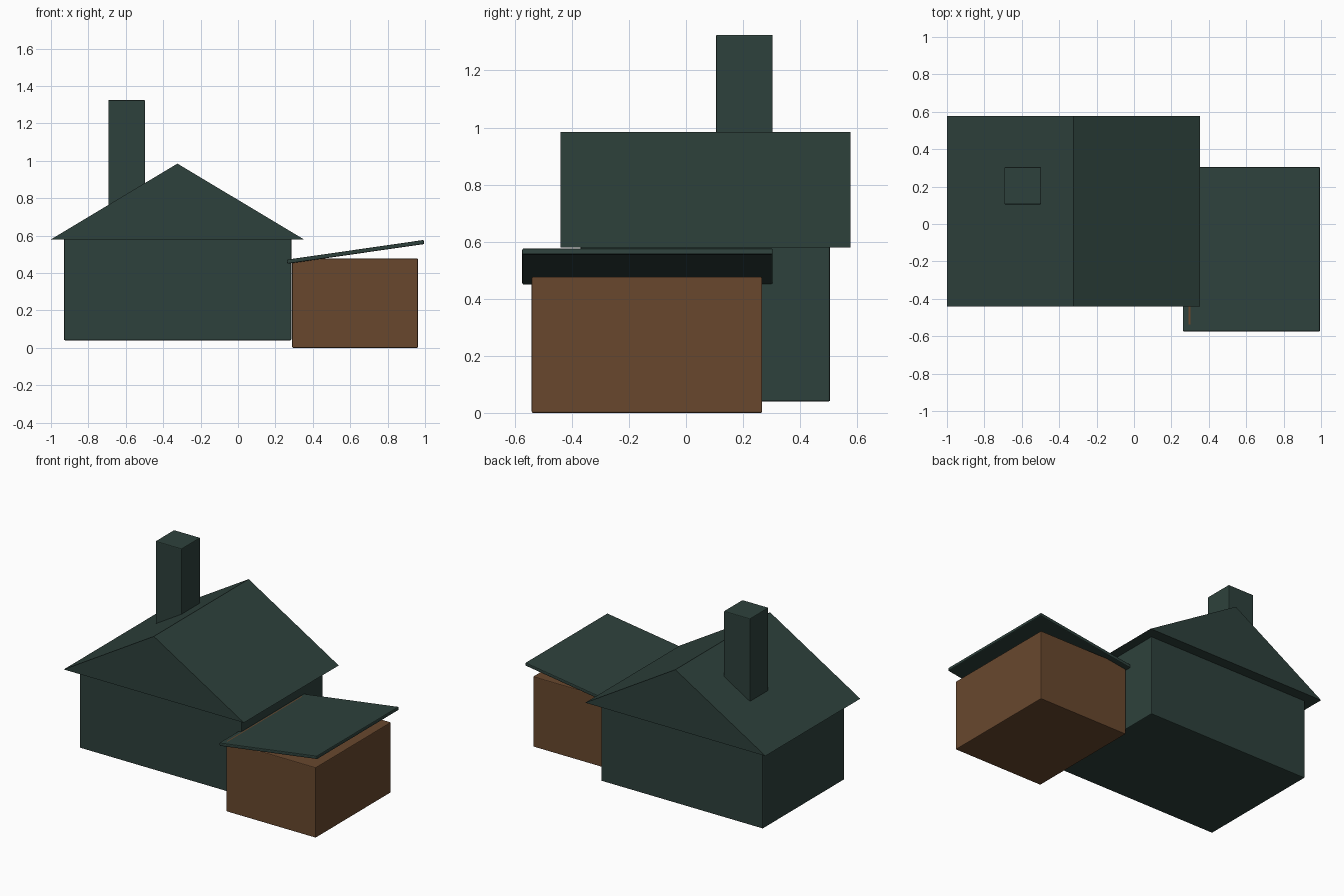
import bpy
import bmesh
import math
from mathutils import Vector

cube = bpy.data.objects.get("Cube")
if cube:
    bpy.data.objects.remove(cube, do_unlink=True)


def make_material(name, rgb):
    mat = bpy.data.materials.new(name)
    mat.use_nodes = True
    color = (*rgb, 1.0)
    mat.diffuse_color = color
    mat.node_tree.nodes["Principled BSDF"].inputs["Base Color"].default_value = color
    return mat


def add_object(name, bm, mat):
    bmesh.ops.recalc_face_normals(bm, faces=bm.faces)
    mesh = bpy.data.meshes.new(name)
    bm.to_mesh(mesh)
    bm.free()
    mesh.materials.append(mat)
    obj = bpy.data.objects.new(name, mesh)
    bpy.context.collection.objects.link(obj)
    return obj


def add_box(name, low, high, mat, bevel=0.005):
    """Box between two corners with finely softened edges."""
    low, high = Vector(low), Vector(high)
    bm = bmesh.new()
    bmesh.ops.create_cube(bm, size=1)
    bmesh.ops.scale(bm, vec=high - low, verts=bm.verts)
    obj = add_object(name, bm, mat)
    obj.location = (low + high) / 2
    mod = obj.modifiers.new("soft_edges", "BEVEL")
    mod.width = bevel
    mod.segments = 2
    return obj


def add_prism(name, profile, y_front, y_back, mat):
    """Extrude an x-z profile along y."""
    bm = bmesh.new()
    face = bm.faces.new([bm.verts.new((x, y_front, z)) for x, z in profile])
    result = bmesh.ops.extrude_face_region(bm, geom=[face])
    moved = [v for v in result["geom"] if isinstance(v, bmesh.types.BMVert)]
    bmesh.ops.translate(bm, vec=(0, y_back - y_front, 0), verts=moved)
    # Close the front again if the extrusion consumed it
    bmesh.ops.holes_fill(bm, edges=[e for e in bm.edges if e.is_boundary])
    return add_object(name, bm, mat)


green = make_material("dark_green", (0.027, 0.053, 0.045))
brown = make_material("wood_brown", (0.138, 0.064, 0.027))

# Main house: walls, gable roof and chimney
add_box("house_walls", (-0.93, -0.37, 0.04), (0.285, 0.505, 0.585), green)
add_prism("gable_roof", [(-1.0, 0.58), (0.352, 0.58), (-0.324, 0.985)],
          -0.44, 0.577, green)
add_box("chimney", (-0.693, 0.105, 0.62), (-0.497, 0.304, 1.325), green)

# Side shed with a slanted roof slab
add_box("shed_walls", (0.29, -0.541, 0.0), (0.962, 0.267, 0.477), brown)
length = 0.74
shed_roof = add_box("shed_roof", (0.628 - length / 2, -0.574, 0.502),
                    (0.628 + length / 2, 0.304, 0.524), green)
shed_roof.rotation_euler.y = -math.radians(8.2)
